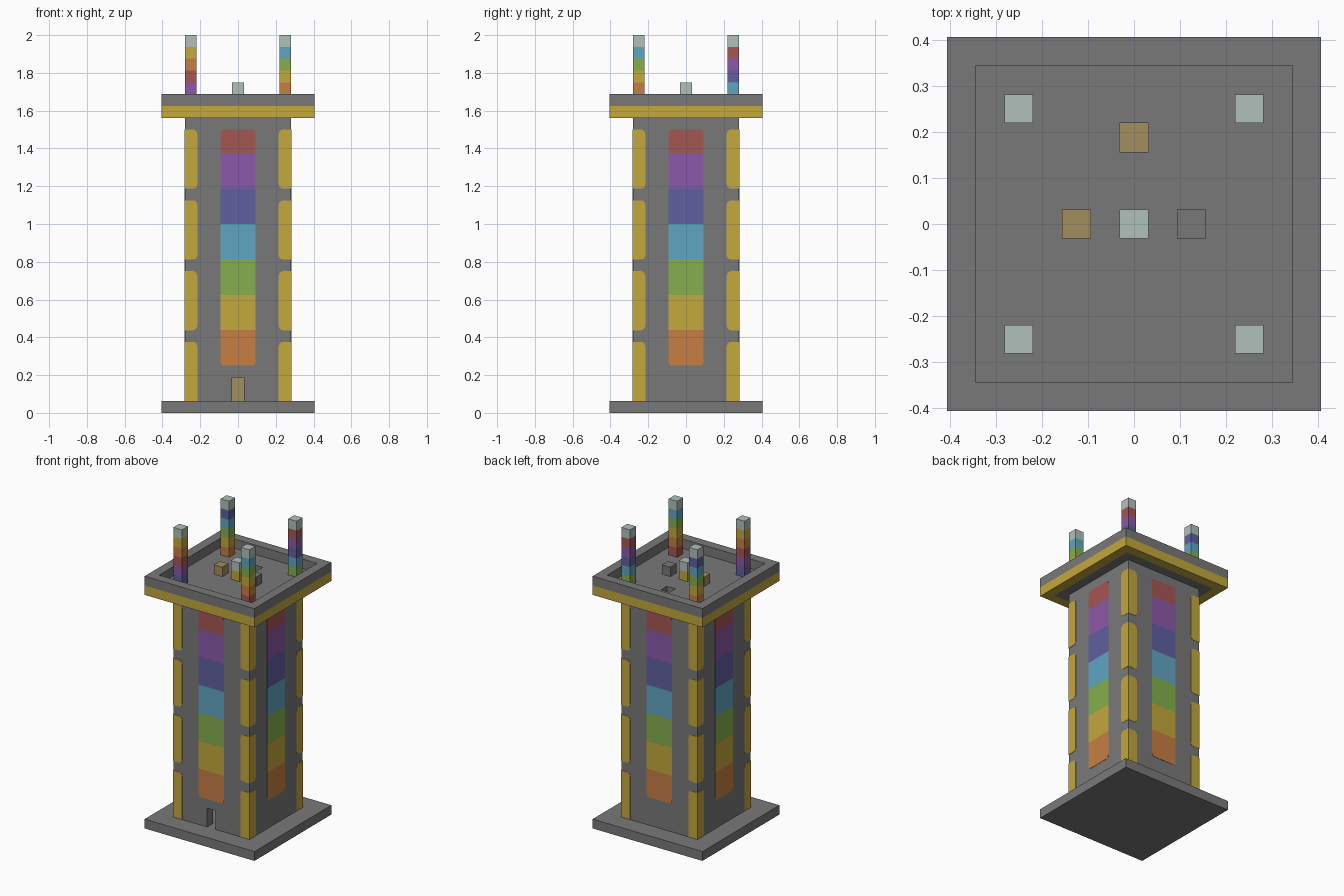
import bpy, bmesh, math
from mathutils import Matrix, Vector

cube = bpy.data.objects.get("Cube")
if cube:
    bpy.data.objects.remove(cube, do_unlink=True)

U = 1 / 16          # building block size
SKIN = 0.002        # thickness of the painted plates


def material(name, rgb):
    lin = [((c / 255 + 0.055) / 1.055) ** 2.4 for c in rgb] + [1]
    m = bpy.data.materials.new(name)
    m.use_nodes = True
    m.diffuse_color = lin
    bsdf = m.node_tree.nodes["Principled BSDF"]
    bsdf.inputs["Base Color"].default_value = lin
    bsdf.inputs["Roughness"].default_value = 0.9
    return m


MATS = {n: material(n, c) for n, c in {
    "grey": (121, 121, 121), "yellow": (196, 168, 60), "red": (165, 86, 83),
    "purple": (139, 89, 168), "indigo": (96, 96, 160), "blue": (96, 166, 193),
    "green": (133, 175, 77), "orange": (198, 126, 67),
    "pale": (176, 192, 187), "tan": (162, 143, 92)}.items()}


def finish(name, bm, mats):
    bmesh.ops.recalc_face_normals(bm, faces=bm.faces)
    me = bpy.data.meshes.new(name)
    bm.to_mesh(me)
    bm.free()
    ob = bpy.data.objects.new(name, me)
    bpy.context.collection.objects.link(ob)
    for m in mats:
        me.materials.append(MATS[m])
    return ob


def add_box(bm, x, y, z0, z1, w, d):
    mat = Matrix.Translation((x, y, (z0 + z1) / 2)) @ Matrix.Diagonal((w, d, z1 - z0, 1))
    return bmesh.ops.create_cube(bm, size=1, matrix=mat)["verts"]


def box(name, mat, x, y, z0, z1, w, d=None):
    """Box in block units, standing on z0."""
    bm = bmesh.new()
    add_box(bm, x * U, y * U, z0 * U, z1 * U, w * U, (d or w) * U)
    return finish(name, bm, [mat])


def cut(ob, *args):
    """Remove a box-shaped volume from an object."""
    tool = box("cutter", "grey", *args)
    tool.hide_render = True
    mod = ob.modifiers.new("cut", "BOOLEAN")
    mod.operation, mod.solver, mod.object = "DIFFERENCE", "EXACT", tool
    bpy.context.view_layer.objects.active = ob
    bpy.ops.object.modifier_apply(modifier=mod.name)
    bpy.data.objects.remove(tool, do_unlink=True)


def add_plate(bm, x0, x1, z0, z1, rounded, angle, r=0.022):
    """Thin wall plate; rounded flags: bottom left, bottom right, top right, top left."""
    corners = [(x0, z0, 1, 1), (x1, z0, -1, 1), (x1, z1, -1, -1), (x0, z1, 1, -1)]
    pts = []
    for i, (x, z, sx, sz) in enumerate(corners):
        if not rounded[i]:
            pts.append((x, z))
            continue
        for k in range(4):
            a = math.radians(180 + 90 * i + 30 * k)
            pts.append((x + sx * r + r * math.cos(a), z + sz * r + r * math.sin(a)))
    wall = -4.5 * U
    verts = [bm.verts.new((x, wall - SKIN, z)) for x, z in pts]
    face = bm.faces.new(verts)
    back = bmesh.ops.extrude_face_region(bm, geom=[face])["geom"]
    moved = [v for v in back if isinstance(v, bmesh.types.BMVert)]
    bmesh.ops.translate(bm, verts=moved, vec=Vector((0, 2 * SKIN, 0)))
    bmesh.ops.rotate(bm, verts=verts + moved, matrix=Matrix.Rotation(angle, 3, "Z"))


QUARTERS = [math.pi / 2 * i for i in range(4)]

# Base and hollow tower with doorway
box("base", "grey", 0, 0, 0, 1, 13)
tower = box("tower_walls", "grey", 0, 0, 1, 25, 9)
cut(tower, 0, 0, 0, 26, 7)
cut(tower, 0, -4, 0, 3, 1, 3)
box("ladder", "tan", 0, 3, 1, 24, 1)

# Rainbow panels on all four walls
bands = ["orange", "yellow", "green", "blue", "indigo", "purple", "red"]
for i, colour in enumerate(bands):
    bm = bmesh.new()
    z0 = 4 + 3 * i
    z1 = min(z0 + 3, 24)
    low, high = i == 0, i == len(bands) - 1
    for a in QUARTERS:
        add_plate(bm, -1.5 * U, 1.5 * U, z0 * U, z1 * U, (low, low, high, high), a)
    finish(colour + "_wall_panel", bm, [colour])

# Corner trims wrapping each tower edge in four lengths
bm = bmesh.new()
for a in QUARTERS:
    for i in range(4):
        z0 = (1 + 6 * i) * U
        z1 = z0 + 5 * U
        inner, outer = 3.45 * U, 4.5 * U + SKIN
        add_plate(bm, inner, outer, z0, z1, (i > 0, 0, 0, 1), a)
        add_plate(bm, -outer, -inner, z0, z1, (0, i > 0, 1, 0), a)
finish("corner_trims", bm, ["yellow"])

# Roof: yellow band, floor with hatch, raised rim
band = box("roof_band", "yellow", 0, 0, 25, 26, 13)
cut(band, 0, 0, 24, 27, 11)
floor = box("roof_floor", "grey", 0, 0, 25, 26, 11)
cut(floor, 0, 3, 24, 27, 1)
rim = box("roof_rim", "grey", 0, 0, 26, 27, 13)
cut(rim, 0, 0, 25, 28, 11)

# Roof furniture
box("roof_crate", "tan", -2, 0, 26, 27, 1)
box("roof_block", "grey", 2, 0, 26, 27, 1)
box("beacon_foot", "yellow", 0, 0, 26, 27, 1)
box("beacon_light", "pale", 0, 0, 27, 28, 1)

# Banded corner pillars, colours listed from the bottom up
pillars = {
    ("front_right", -4, -4): ["indigo", "purple", "red", "orange", "yellow", "pale"],
    ("front_left", 4, -4): ["red", "orange", "yellow", "green", "blue", "pale"],
    ("back_left", 4, 4): ["green", "blue", "indigo", "purple", "red", "pale"],
    ("back_right", -4, 4): ["orange", "yellow", "green", "blue", "indigo", "pale"]}
for (name, x, y), colours in pillars.items():
    bm = bmesh.new()
    for i in range(len(colours)):
        verts = add_box(bm, x * U, y * U, (26 + i) * U, (27 + i) * U, U, U)
        for f in {f for v in verts for f in v.link_faces}:
            f.material_index = i
    finish(name + "_pillar", bm, colours)
